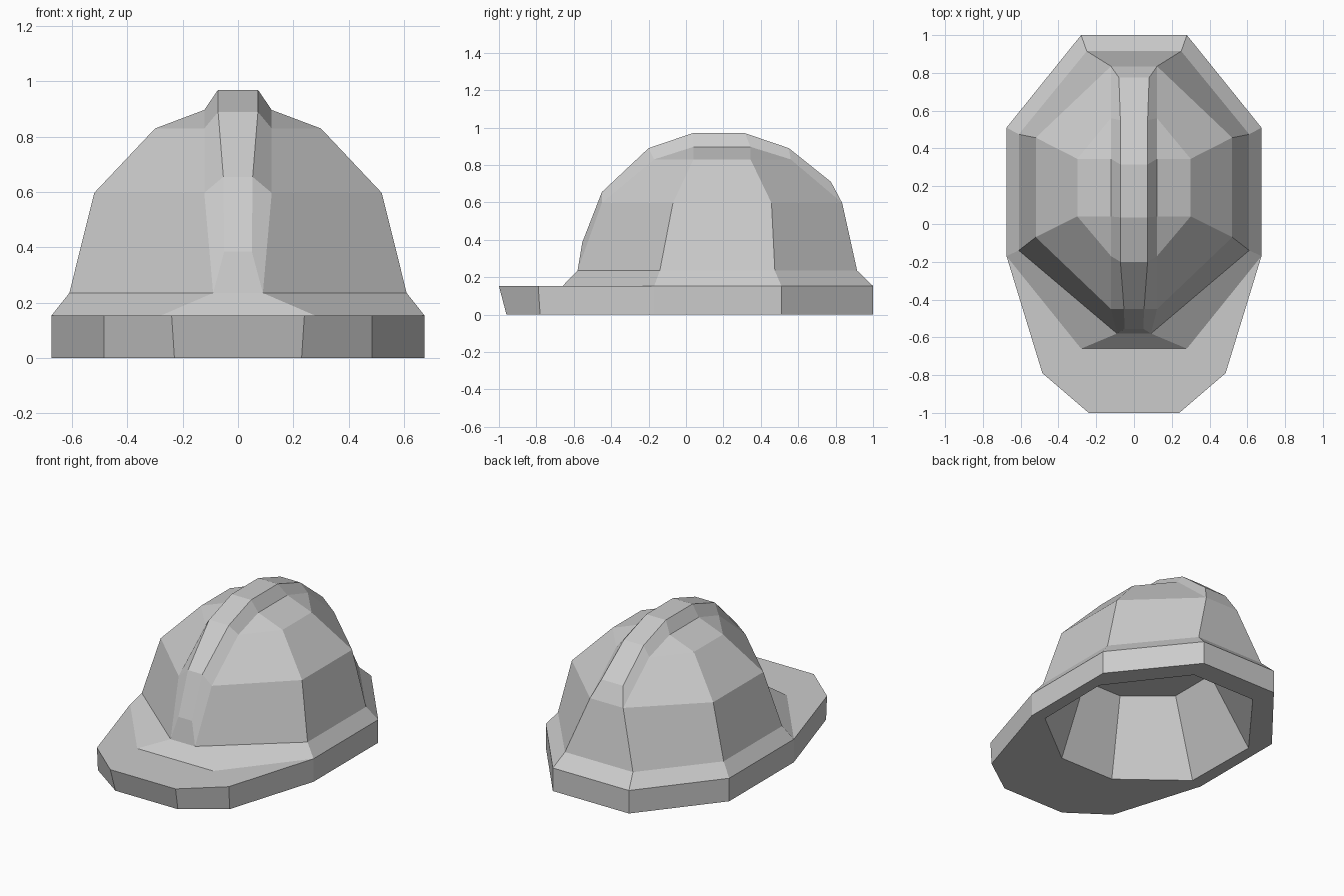
import bpy, bmesh

cube = bpy.data.objects.get("Cube")
if cube:
    bpy.data.objects.remove(cube, do_unlink=True)

grey = bpy.data.materials.new("shell_grey")
grey.use_nodes = True
COLOUR = (0.6, 0.6, 0.6, 1)
grey.diffuse_color = COLOUR
grey.node_tree.nodes["Principled BSDF"].inputs["Base Color"].default_value = COLOUR


def finish(name, bm, recalc=True):
    bmesh.ops.remove_doubles(bm, verts=bm.verts[:], dist=0.001)
    if recalc:
        bmesh.ops.recalc_face_normals(bm, faces=bm.faces[:])
    mesh = bpy.data.meshes.new(name)
    bm.to_mesh(mesh)
    bm.free()
    mesh.materials.append(grey)
    obj = bpy.data.objects.new(name, mesh)
    bpy.context.collection.objects.link(obj)
    return obj


def loop(bm, half, z):
    """Closed loop from points on the +x side, front to back, mirrored."""
    pts = half + [(-x, y) for x, y in reversed(half)]
    return [bm.verts.new((x, y, z)) for x, y in pts]


def bridge(bm, a, b, skip=()):
    n = len(a)
    for i in range(n):
        if i not in skip:
            j = (i + 1) % n
            bm.faces.new((a[i], a[j], b[j], b[i]))


def edges_of(bm, ring):
    return [bm.edges.get((v, ring[i - 1])) or bm.edges.new((v, ring[i - 1]))
            for i, v in enumerate(ring)]


BACK = 3          # index of the back strip in an eight-sided loop
FRONT = 7         # index of the front strip
RIM_Z = 0.153
opening = [(0.2, -0.45), (0.59, -0.145), (0.597, 0.38), (0.235, 0.852)]
shoulder = [(0.28, -0.66), (0.675, -0.17), (0.675, 0.51), (0.28, 1.0)]

# Brim: rim wall, flat peak and underside around the head opening
bm = bmesh.new()
low = loop(bm, [(0.23, -0.96), (0.485, -0.78)] + shoulder[1:], 0)
top = loop(bm, [(0.24, -1.0), (0.485, -0.79)] + shoulder[1:], RIM_Z)
bridge(bm, low, top)
inner = [bm.verts.new((s * shoulder[0][0], shoulder[0][1], RIM_Z)) for s in (-1, 1)]
bm.faces.new([top[i] for i in (7, 8, 9, 0, 1, 2)] + [inner[1], inner[0]])
hole = loop(bm, opening, 0)
bmesh.ops.triangle_fill(bm, edges=edges_of(bm, low) + edges_of(bm, hole),
                        use_beauty=True, normal=(0, 0, -1))
finish("brim", bm)

# Dome: faceted shell, left open where the crest sits
bm = bmesh.new()
layers = [
    (shoulder, RIM_Z),
    ([(0.09, -0.58), (0.61, -0.14), (0.61, 0.475), (0.25, 0.915)], 0.235),
    ([(0.122, -0.45), (0.52, -0.07), (0.52, 0.457), (0.122, 0.835)], 0.597),
    ([(0.122, -0.17), (0.3, 0.04), (0.3, 0.345), (0.122, 0.56)], 0.83),
]
rings = [loop(bm, half, z) for half, z in layers]
for k, skip in enumerate([(), (FRONT,), (FRONT, BACK)]):
    bridge(bm, rings[k], rings[k + 1], skip)
for s in (0, 4):
    a, b, c, d = rings[3][s:s + 4]
    e, f = [bm.verts.new((a.co.x, v.co.y, 0.897)) for v in (b, c)]
    bm.faces.new((b, c, f, e))
    bm.faces.new((a, b, e))
    bm.faces.new((c, d, f))
finish("dome", bm)

# Crest: raised ridge running front to back, each step (half width, y, z)
bm = bmesh.new()
foot = [(0.09, -0.58, 0.235), (0.122, -0.45, 0.597), (0.122, -0.17, 0.83),
        (0.122, 0.04, 0.897), (0.122, 0.345, 0.897), (0.122, 0.56, 0.83),
        (0.122, 0.835, 0.597)]
crown = [(0.05, -0.555, 0.385), (0.053, -0.45, 0.655), (0.072, -0.2, 0.89),
         (0.072, 0.035, 0.97), (0.072, 0.315, 0.97), (0.072, 0.55, 0.89),
         (0.08, 0.775, 0.71)]
sections = []
for (fx, fy, fz), (cx, cy, cz) in zip(foot, crown):
    pts = [(-fx, fy, fz), (-cx, cy, cz), (cx, cy, cz), (fx, fy, fz)]
    sections.append([bm.verts.new(p) for p in pts])
for a, b in zip(sections, sections[1:]):
    for i in range(3):
        bm.faces.new((a[i], a[i + 1], b[i + 1], b[i]))
bm.faces.new(sections[0])
bm.faces.new(sections[-1])
finish("crest", bm)

# Liner: tapered hollow with a flat ceiling, facing inward
bm = bmesh.new()
mouth = loop(bm, opening, 0)
ceiling = loop(bm, [(0.14, -0.3), (0.4, -0.08), (0.4, 0.25), (0.16, 0.55)], 0.5)
bridge(bm, mouth, ceiling)
bm.faces.new(ceiling)
bmesh.ops.recalc_face_normals(bm, faces=bm.faces[:])
bmesh.ops.reverse_faces(bm, faces=bm.faces[:])
finish("liner", bm, recalc=False)
